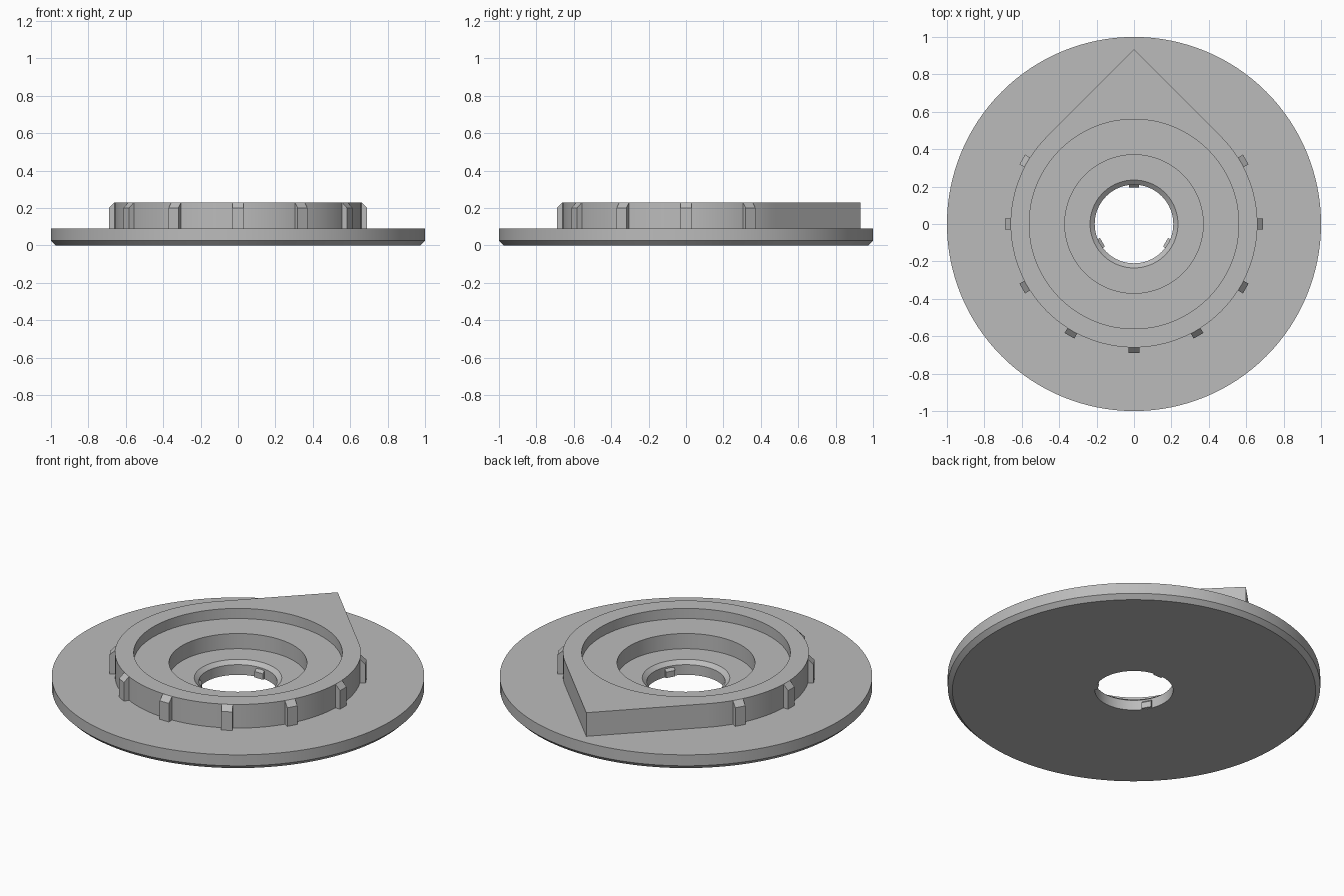
import bpy
import bmesh
from math import cos, sin, pi, radians

cube = bpy.data.objects.get("Cube")
if cube:
    bpy.data.objects.remove(cube, do_unlink=True)

SEGMENTS = 128
RING_R = 0.66

grey = bpy.data.materials.new("plain_grey")
grey.use_nodes = True
grey.diffuse_color = (0.5, 0.5, 0.5, 1)
grey.node_tree.nodes["Principled BSDF"].inputs["Base Color"].default_value = (0.5, 0.5, 0.5, 1)


def finish(bm, name, smooth=False):
    bmesh.ops.recalc_face_normals(bm, faces=bm.faces[:])
    mesh = bpy.data.meshes.new(name)
    bm.to_mesh(mesh)
    bm.free()
    mesh.materials.append(grey)
    obj = bpy.data.objects.new(name, mesh)
    bpy.context.collection.objects.link(obj)
    if smooth:
        bpy.ops.object.select_all(action="DESELECT")
        obj.select_set(True)
        bpy.context.view_layer.objects.active = obj
        bpy.ops.object.shade_smooth_by_angle(angle=radians(30))
    return obj


def teardrop(a):
    """Radius of a circle whose two tangents meet in a point at the back."""
    off = abs(a - pi / 2)
    return RING_R / cos(pi / 4 - off) if off < pi / 4 else RING_R


def revolve(name, profile):
    """Closed ring from (radius or radius function, z) points."""
    bm = bmesh.new()
    loops = []
    for r, z in profile:
        loop = []
        for i in range(SEGMENTS):
            a = 2 * pi * i / SEGMENTS
            rad = r(a) if callable(r) else r
            loop.append(bm.verts.new((rad * cos(a), rad * sin(a), z)))
        loops.append(loop)
    for k, low in enumerate(loops):
        high = loops[(k + 1) % len(loops)]
        for i in range(SEGMENTS):
            j = (i + 1) % SEGMENTS
            bm.faces.new((low[i], low[j], high[j], high[i]))
    return finish(bm, name, smooth=True)


def radial_block(name, profile, half_width, degrees):
    """Prism with a (radius, z) side profile, turned to an angle."""
    a = radians(degrees)
    bm = bmesh.new()
    sides = []
    for t in (-half_width, half_width):
        sides.append([bm.verts.new((r * cos(a) - t * sin(a), r * sin(a) + t * cos(a), z))
                      for r, z in profile])
    n = len(profile)
    for side in sides:
        bm.faces.new(side)
    for i in range(n):
        j = (i + 1) % n
        bm.faces.new((sides[0][i], sides[0][j], sides[1][j], sides[1][i]))
    return finish(bm, name)


# Round base plate with bevelled underside and chamfered centre hole
revolve("base_plate", [(0.21, 0), (0.975, 0), (1, 0.025), (1, 0.09),
                       (0.38, 0.09), (0.38, 0.08), (0.235, 0.08), (0.21, 0.06)])

# Raised pointer ring with a stepped recess
revolve("pointer_ring", [(teardrop, 0.075), (teardrop, 0.23), (0.56, 0.23),
                         (0.56, 0.17), (0.37, 0.17), (0.37, 0.075)])

# Grip ribs around the ring, leaving the pointer free
for k in range(9):
    radial_block(f"grip_rib_{k + 1}",
                 [(0.65, 0.08), (0.69, 0.08), (0.69, 0.2), (0.66, 0.23), (0.65, 0.225)],
                 0.03, 150 + 30 * k)

# Small tabs inside the centre hole
for k in range(3):
    radial_block(f"hole_tab_{k + 1}",
                 [(0.218, 0.001), (0.195, 0.001), (0.195, 0.036), (0.218, 0.058)],
                 0.027, 90 + 120 * k)
